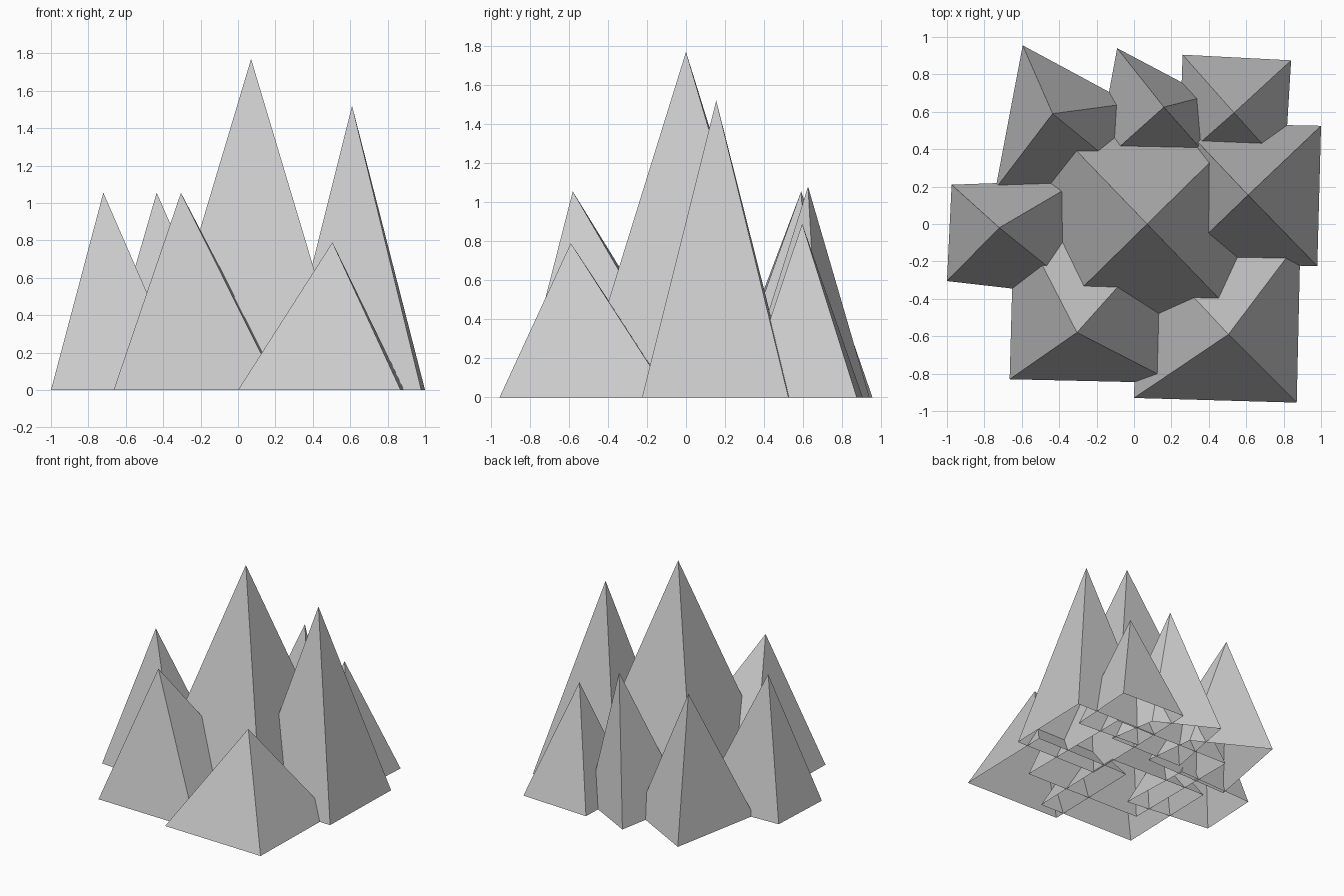
import bpy

# Each peak: apex (x, y, z), then base corners counter-clockwise from front left
PEAKS = {
    "main_peak": ((0.07, 0.0, 1.77),
                  [(-0.46, -0.52), (0.60, -0.55), (0.60, 0.52), (-0.46, 0.55)]),
    "right_peak": ((0.61, 0.155, 1.52),
                   [(0.23, -0.21), (0.98, -0.225), (1.0, 0.525), (0.245, 0.54)]),
    "front_right_peak": ((0.505, -0.59, 0.79),
                         [(0.0, -0.93), (0.87, -0.955), (0.89, -0.08), (0.02, -0.07)]),
    "front_left_peak": ((-0.305, -0.58, 1.055),
                        [(-0.665, -0.83), (0.22, -0.85), (0.245, 0.035), (-0.64, 0.07)]),
    "left_peak": ((-0.72, -0.02, 1.055),
                  [(-1.0, -0.305), (-0.26, -0.39), (-0.285, 0.235), (-0.975, 0.21)]),
    "back_left_peak": ((-0.435, 0.59, 1.055),
                       [(-0.74, 0.19), (0.03, 0.21), (-0.02, 0.645), (-0.595, 0.955)]),
    "back_middle_peak": ((0.16, 0.625, 1.08),
                         [(-0.21, 0.295), (0.46, 0.285), (0.392, 0.685), (-0.09, 0.94)]),
    "back_right_peak": ((0.535, 0.595, 0.89),
                        [(0.24, 0.335), (0.805, 0.297), (0.84, 0.875), (0.26, 0.905)]),
}


# Open-bottomed four-sided pyramid
def pyramid(name, apex, corners):
    verts = [(x, y, 0) for x, y in corners] + [apex]
    faces = [(i, (i + 1) % 4, 4) for i in range(4)]
    mesh = bpy.data.meshes.new(name)
    mesh.from_pydata(verts, [], faces)
    bpy.context.collection.objects.link(bpy.data.objects.new(name, mesh))


for name, (apex, corners) in PEAKS.items():
    pyramid(name, apex, corners)
